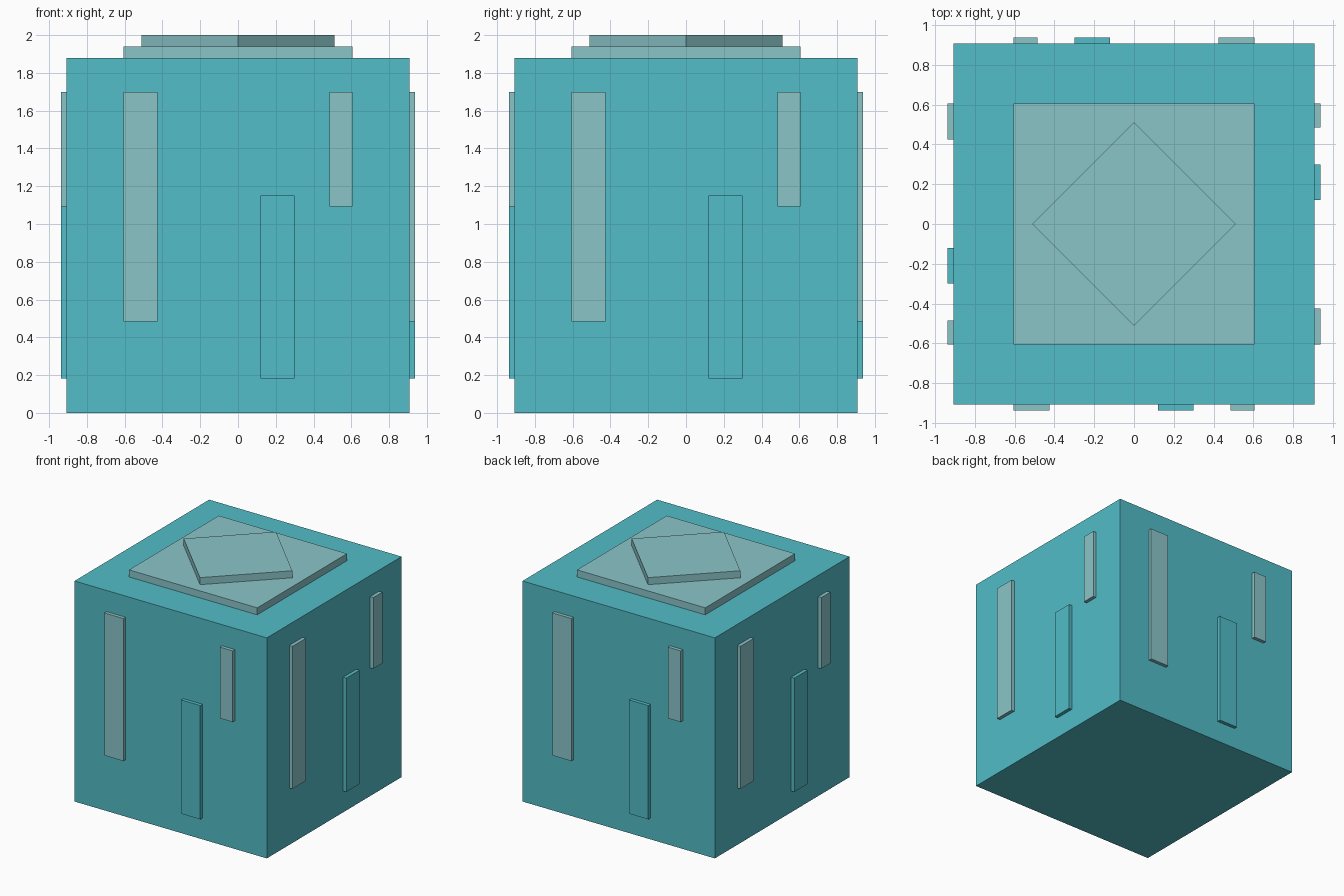
import bpy
import bmesh
import math
from mathutils import Matrix

if "Cube" in bpy.data.objects:
    bpy.data.objects.remove(bpy.data.objects["Cube"])


def make_material(name, colour):
    mat = bpy.data.materials.new(name)
    mat.diffuse_color = (*colour, 1)
    mat.use_nodes = True
    mat.node_tree.nodes["Principled BSDF"].inputs["Base Color"].default_value = mat.diffuse_color
    return mat


TEAL = make_material("teal", (0.085, 0.508, 0.571))
PALE = make_material("pale_teal", (0.258, 0.558, 0.584))


def box(name, low, high, mat, turn=0.0):
    """Flat-faced box between two corners, turned about the z axis."""
    size = [h - l for l, h in zip(low, high)]
    centre = [(h + l) / 2 for l, h in zip(low, high)]
    bm = bmesh.new()
    bmesh.ops.create_cube(bm, size=1, matrix=Matrix.Rotation(turn, 4, 'Z')
                          @ Matrix.Translation(centre) @ Matrix.Diagonal((*size, 1)))
    mesh = bpy.data.meshes.new(name)
    bm.to_mesh(mesh)
    bm.free()
    mesh.materials.append(mat)
    obj = bpy.data.objects.new(name, mesh)
    bpy.context.collection.objects.link(obj)
    return obj


HALF = 0.907   # half width of the block
OUT = 0.937    # outer face of the side strips
INSET = 0.03   # how far raised parts sink into their support

# Main block
box("block", (-HALF, -HALF, 0), (HALF, HALF, 1.88), TEAL)

# Square plate and diamond plate on top
box("top_plate", (-0.605, -0.605, 1.88 - INSET), (0.605, 0.605, 1.94), PALE)
d = 0.512 / math.sqrt(2)
box("top_diamond", (-d, -d, 1.94 - INSET), (d, d, 2.0), PALE, math.pi / 4)

# Raised strips, repeated on all four sides: name, x range, z range, colour
STRIPS = [
    ("long_strip", -0.605, -0.425, 0.485, 1.70, PALE),
    ("low_strip", 0.12, 0.30, 0.182, 1.152, TEAL),
    ("short_strip", 0.485, 0.605, 1.093, 1.70, PALE),
]
for side in range(4):
    for name, x0, x1, z0, z1, mat in STRIPS:
        box(f"{name}_{side + 1}", (x0, -OUT, z0), (x1, -HALF + INSET, z1),
            mat, side * math.pi / 2)
